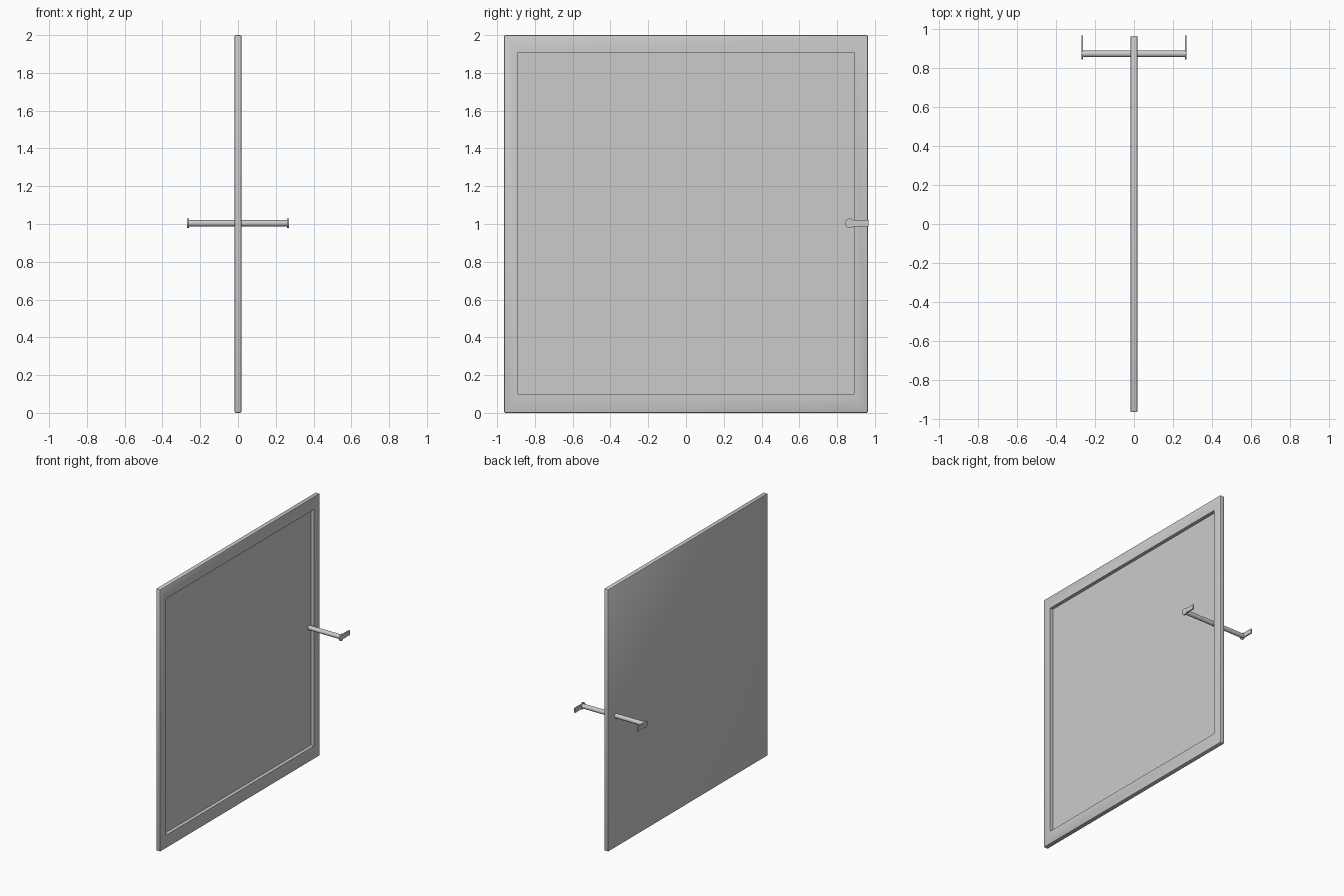
import bpy, bmesh, math
from mathutils import Matrix, Vector

cube = bpy.data.objects.get("Cube")
if cube:
    bpy.data.objects.remove(cube, do_unlink=True)

grey = bpy.data.materials.new("plain_grey")
grey.use_nodes = True
colour = (0.6, 0.6, 0.6, 1)
grey.diffuse_color = colour
grey.node_tree.nodes["Principled BSDF"].inputs["Base Color"].default_value = colour


def finish(name, bm, smooth=False):
    bmesh.ops.recalc_face_normals(bm, faces=bm.faces)
    mesh = bpy.data.meshes.new(name)
    bm.to_mesh(mesh)
    bm.free()
    mesh.materials.append(grey)
    obj = bpy.data.objects.new(name, mesh)
    bpy.context.collection.objects.link(obj)
    if smooth:
        bpy.ops.object.select_all(action='DESELECT')
        obj.select_set(True)
        bpy.context.view_layer.objects.active = obj
        bpy.ops.object.shade_smooth_by_angle(angle=math.radians(40))
    return obj


# Door leaf: slab with softened outer edges and a recessed panel on +x
bm = bmesh.new()
bmesh.ops.create_cube(bm, size=1, matrix=Matrix.Translation((0, 0, 1))
                      @ Matrix.Diagonal((0.036, 1.926, 2, 1)))
bmesh.ops.bevel(bm, geom=bm.edges[:], offset=0.006, segments=2,
                profile=0.5, affect='EDGES')
bm.normal_update()
front = max(bm.faces, key=lambda f: f.calc_center_median().x)
bmesh.ops.inset_region(bm, faces=[front], thickness=0.066)
for v in front.verts:
    v.co.y = math.copysign(0.893, v.co.y)
    v.co.z = 1.905 if v.co.z > 1 else 0.1
panel = bmesh.ops.extrude_face_region(bm, geom=[front])["geom"]
if front.is_valid:
    bm.faces.remove(front)
for v in [g for g in panel if isinstance(g, bmesh.types.BMVert)]:
    v.co.x -= 0.026
finish("door_leaf", bm, True)

# Handle spindle through the door
HANDLE_Y, HANDLE_Z = 0.871, 1.004
bm = bmesh.new()
bmesh.ops.create_cone(bm, cap_ends=True, segments=24, radius1=0.017, radius2=0.017,
                      depth=0.53, matrix=Matrix.Translation((0, HANDLE_Y, HANDLE_Z))
                      @ Matrix.Rotation(math.pi / 2, 4, 'Y'))
finish("handle_spindle", bm, True)

# Flat levers: rounded head narrowing to a straight arm, one at each end
outline = []
for i in range(17):
    a = math.radians(45 + 270 * i / 16)
    outline.append((HANDLE_Y - 0.003 + 0.026 * math.cos(a), 0.025 * math.sin(a)))
outline += [(0.965, -0.0175), (0.965, 0.0175)]
for side, name in ((1, "left_lever"), (-1, "right_lever")):
    bm = bmesh.new()
    face = bm.faces.new([bm.verts.new((side * 0.26, y, HANDLE_Z + z)) for y, z in outline])
    ext = bmesh.ops.extrude_face_region(bm, geom=[face])["geom"]
    bmesh.ops.translate(bm, vec=Vector((side * 0.0095, 0, 0)),
                        verts=[g for g in ext if isinstance(g, bmesh.types.BMVert)])
    finish(name, bm)
